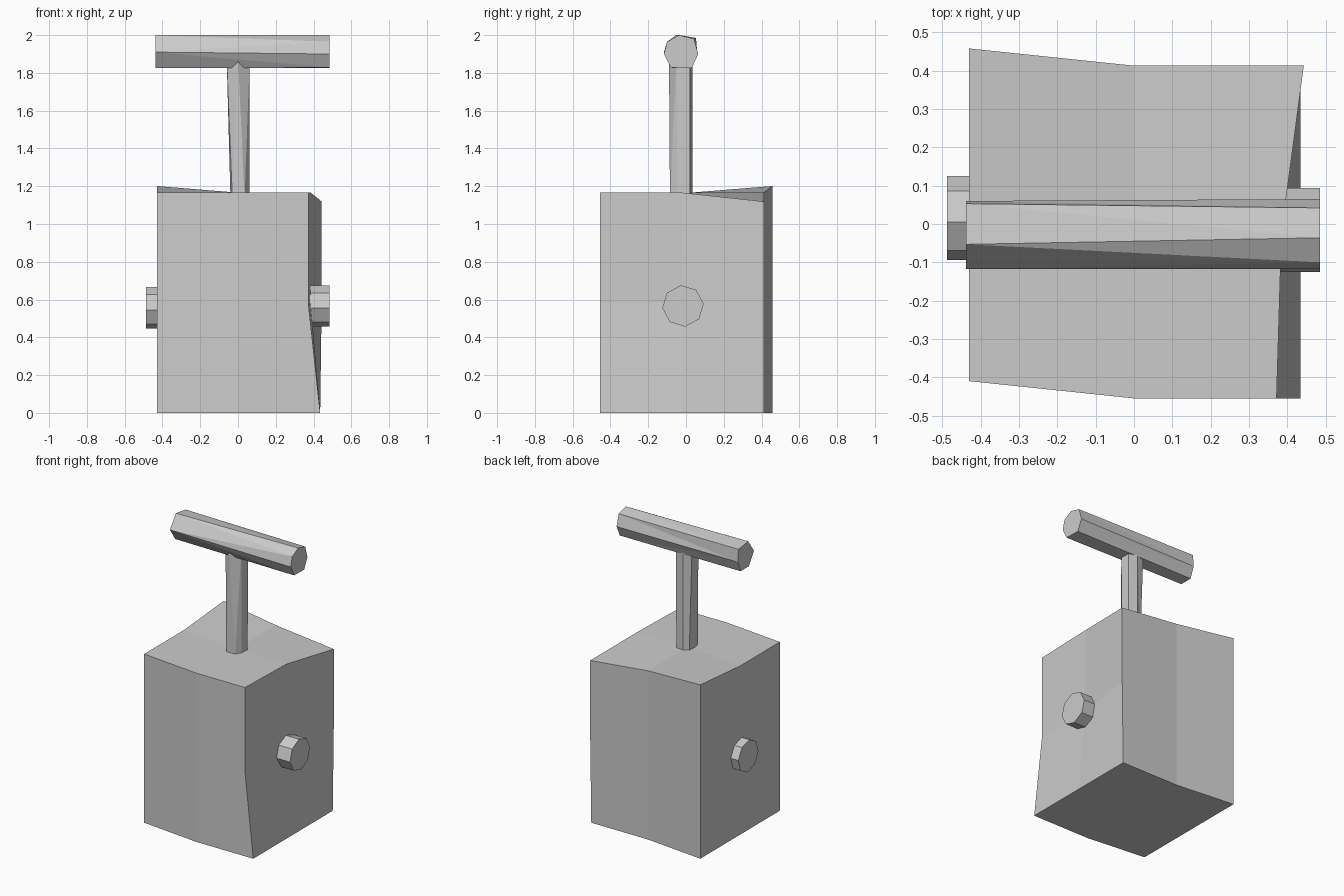
import bpy, bmesh
from math import cos, sin, pi

if "Cube" in bpy.data.objects:
    bpy.data.objects.remove(bpy.data.objects["Cube"])


def finish(name, bm):
    bmesh.ops.recalc_face_normals(bm, faces=bm.faces[:])
    me = bpy.data.meshes.new(name)
    bm.to_mesh(me)
    bm.free()
    ob = bpy.data.objects.new(name, me)
    bpy.context.collection.objects.link(ob)
    return ob


def loft(name, ring_a, ring_b):
    """Capped prism between two rings with equal point counts."""
    bm = bmesh.new()
    a = [bm.verts.new(p) for p in ring_a]
    b = [bm.verts.new(p) for p in ring_b]
    n = len(a)
    bm.faces.new(a)
    bm.faces.new(b)
    for i in range(n):
        j = (i + 1) % n
        bm.faces.new((a[i], a[j], b[j], b[i]))
    bmesh.ops.remove_doubles(bm, verts=bm.verts[:], dist=0.001)
    bmesh.ops.triangulate(bm, faces=[f for f in bm.faces if len(f.verts) == 4])
    return finish(name, bm)


# Crooked box: a once-subdivided cube with sides pushed out of true
bm = bmesh.new()
bmesh.ops.create_cube(bm, size=2)
bmesh.ops.subdivide_edges(bm, edges=bm.edges[:], cuts=1, use_grid_fill=True)
for v in bm.verts:
    i, j, k = (round(c) for c in v.co)
    x = 0.435 * i if i > 0 else 0.43 * i
    y = -0.021 + 0.434 * j + (0.045 if i < 0 else 0)
    z = 0.583 * (k + 1)
    if i > 0 and k >= 0:            # dented right side
        x = {-1: 0.372, 0: 0.385, 1: 0.443}[j]
    if j > 0 and k > 0:             # uneven back corners
        z += {-1: 0.035, 0: 0.0, 1: -0.047}[i]
    v.co = (x, y, z)
finish("box_body", bm)

# Plunger shaft
low = [(-.03, -.085), (.035, -.085), (.06, -.045), (.06, .02), (0, .035), (-.035, .015), (-.04, -.045)]
high = [(0, -.09), (0, -.09), (.062, -.05), (.062, .02), (0, .035), (-.06, .02), (-.06, -.05)]
loft("plunger_shaft", [(x, y, 1.14) for x, y in low], [(x, y, 1.88) for x, y in high])

# Cross handle: six-sided at the left end, seven-sided at the right
left = [(-.053, 2), (-.053, 2), (-.117, 1.91), (-.06, 1.825), (.03, 1.825), (.06, 1.9), (.053, 1.985)]
right = [(-.036, 2), (-.1, 1.965), (-.117, 1.9), (-.08, 1.828), (.03, 1.825), (.065, 1.9), (.042, 1.98)]
loft("cross_handle", [(-.438, y, z) for y, z in left], [(.485, y, z) for y, z in right])

# Side terminals
for name, x0, x1, cy, cz in (("right_terminal", .34, .485, -.016, .566),
                             ("left_terminal", -.4, -.488, .016, .556)):
    ring = [(cy + .11 * cos(i * pi / 4 + .1), cz + .11 * sin(i * pi / 4 + .1)) for i in range(8)]
    loft(name, [(x0, y, z) for y, z in ring], [(x1, y, z) for y, z in ring])
